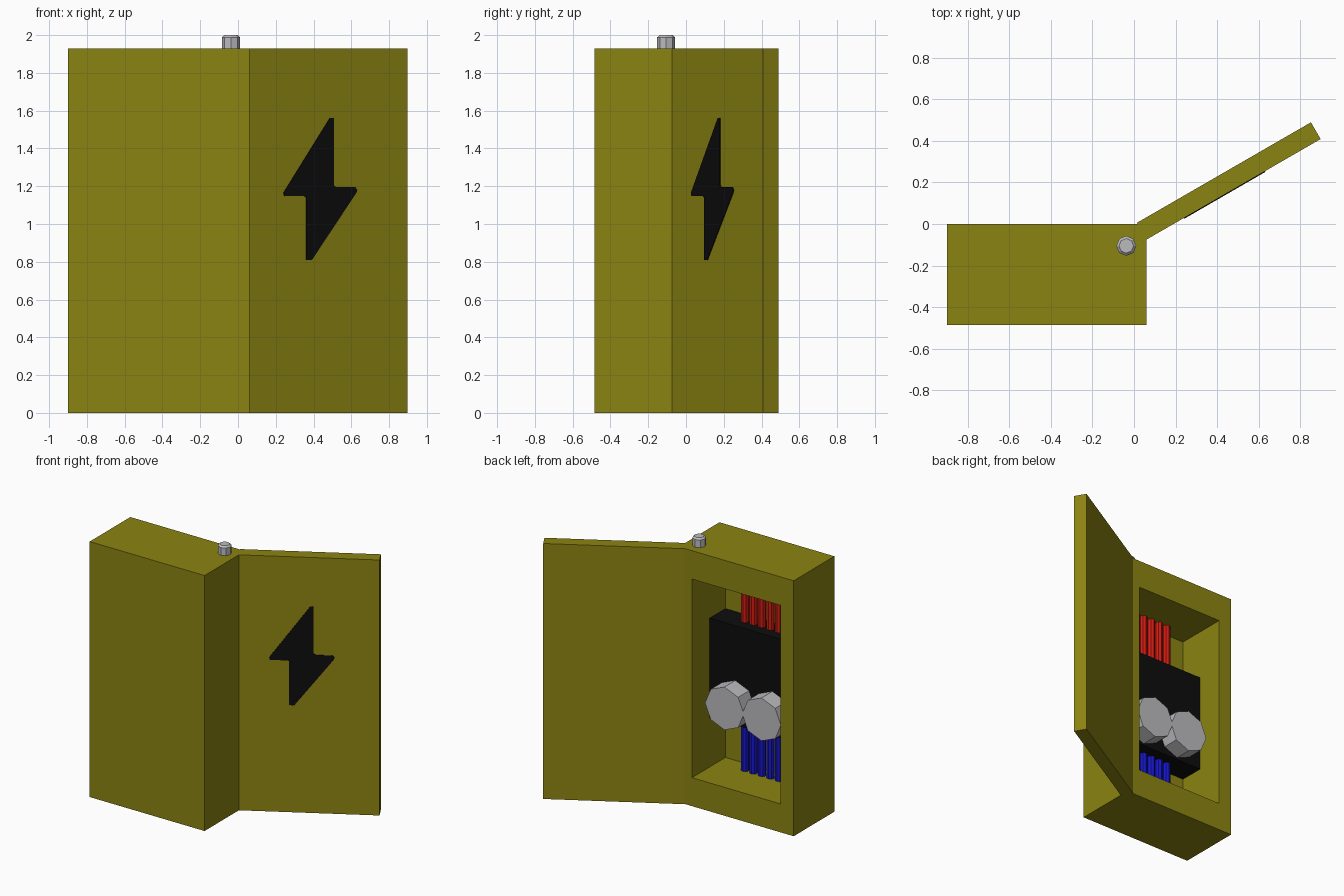
import bpy, bmesh, math
from mathutils import Matrix, Vector

if "Cube" in bpy.data.objects:
    bpy.data.objects.remove(bpy.data.objects["Cube"])


def material(name, rgb):
    m = bpy.data.materials.new(name)
    m.diffuse_color = (*rgb, 1)
    m.use_nodes = True
    m.node_tree.nodes["Principled BSDF"].inputs["Base Color"].default_value = m.diffuse_color
    return m


OLIVE = material("olive paint", (0.26, 0.23, 0.006))
BLACK = material("black", (0.004, 0.004, 0.004))
STEEL = material("steel grey", (0.50, 0.50, 0.52))
RED = material("red wire", (0.65, 0.012, 0.006))
BLUE = material("blue wire", (0.008, 0.008, 0.62))


def finish(bm, name, mat, matrix=None):
    if matrix is not None:
        bm.transform(matrix)
    bmesh.ops.recalc_face_normals(bm, faces=bm.faces)
    me = bpy.data.meshes.new(name)
    bm.to_mesh(me)
    bm.free()
    me.materials.append(mat)
    ob = bpy.data.objects.new(name, me)
    bpy.context.collection.objects.link(ob)
    return ob


def box_mesh(lo, hi):
    bm = bmesh.new()
    bmesh.ops.create_cube(bm, size=1)
    lo, hi = Vector(lo), Vector(hi)
    for v in bm.verts:
        v.co = Vector([lo[i] + (v.co[i] + 0.5) * (hi[i] - lo[i]) for i in range(3)])
    return bm


def prism(name, mat, radius, length, matrix, sides=8, chamfer=0.0):
    """Low-poly cylinder growing from z=0, with an optional chamfered end."""
    bm = bmesh.new()
    bmesh.ops.create_cone(bm, cap_ends=True, segments=sides, radius1=radius,
                          radius2=radius, depth=length,
                          matrix=Matrix.Translation((0, 0, length / 2)))
    if chamfer:
        edges = [e for e in bm.edges if all(v.co.z > length * 0.9 for v in e.verts)]
        bmesh.ops.bevel(bm, geom=edges, offset=chamfer, segments=1, affect='EDGES')
    return finish(bm, name, mat, matrix)


# Cabinet: box whose back face is inset and pushed in to make the cavity
HEIGHT = 1.93
X0, X1, Z0, Z1, DEEP = -0.79, -0.05, 0.215, 1.715, -0.40
bm = box_mesh((-0.90, -0.485, 0), (0.06, 0, HEIGHT))
bm.normal_update()
back = max(bm.faces, key=lambda f: f.calc_center_median().y)
bmesh.ops.inset_individual(bm, faces=[back], thickness=0.1)
mid = back.calc_center_median()
for v in back.verts:
    v.co.x = X0 if v.co.x < mid.x else X1
    v.co.z = Z0 if v.co.z < mid.z else Z1
floor = bmesh.ops.extrude_discrete_faces(bm, faces=[back])["faces"][0]
for v in floor.verts:
    v.co.y = DEEP
finish(bm, "cabinet", OLIVE)

# Open door, hinged at the cabinet edge and swung by 30 degrees
swing = Matrix.Translation((0.06, -0.075, 0)) @ Matrix.Rotation(math.radians(30), 4, 'Z')
finish(box_mesh((0, 0, 0), (0.967, 0.093, HEIGHT)), "door", OLIVE, swing)

# Warning bolt: thin plate on the outer door face (x as seen from the front)
outline = [(0.485, 1.56), (0.505, 1.56), (0.505, 1.205), (0.52, 1.195), (0.62, 1.195),
           (0.63, 1.18), (0.625, 1.165), (0.39, 0.81), (0.36, 0.81), (0.36, 1.14),
           (0.35, 1.147), (0.245, 1.147), (0.24, 1.165)]
bm = bmesh.new()
face = bm.faces.new([bm.verts.new(((x - 0.06) / math.cos(math.radians(30)), 0.002, z))
                     for x, z in outline])
ext = bmesh.ops.extrude_face_region(bm, geom=[face])
for v in ext["geom"]:
    if isinstance(v, bmesh.types.BMVert):
        v.co.y = -0.004
finish(bm, "warning_bolt", BLACK, swing)

# Hinge pin head on the roof
prism("hinge_pin", STEEL, 0.048, 0.07, Matrix.Translation((-0.037, -0.105, HEIGHT)),
      chamfer=0.012)

# Black control unit across the cavity
finish(box_mesh((X0, DEEP, 0.59), (X1, -0.21, 1.34)), "control_unit", BLACK)

# Two dials facing out of the cavity
to_back = Matrix.Rotation(math.radians(-90), 4, 'X')
for i, x in enumerate((-0.265, -0.575)):
    prism(f"dial_{i + 1}", STEEL, 0.162, 0.14,
          Matrix.Translation((x, -0.22, 0.765)) @ to_back)

# Wires: red from the unit to the ceiling, blue from the unit to the floor
for label, mat, z, length in (("red", RED, 1.33, Z1 - 1.33), ("blue", BLUE, Z0, 0.60 - Z0)):
    for i in range(5):
        prism(f"{label}_wire_{i + 1}", mat, 0.028, length,
              Matrix.Translation((-0.42 + (i - 2) * 0.071, -0.31, z)))
